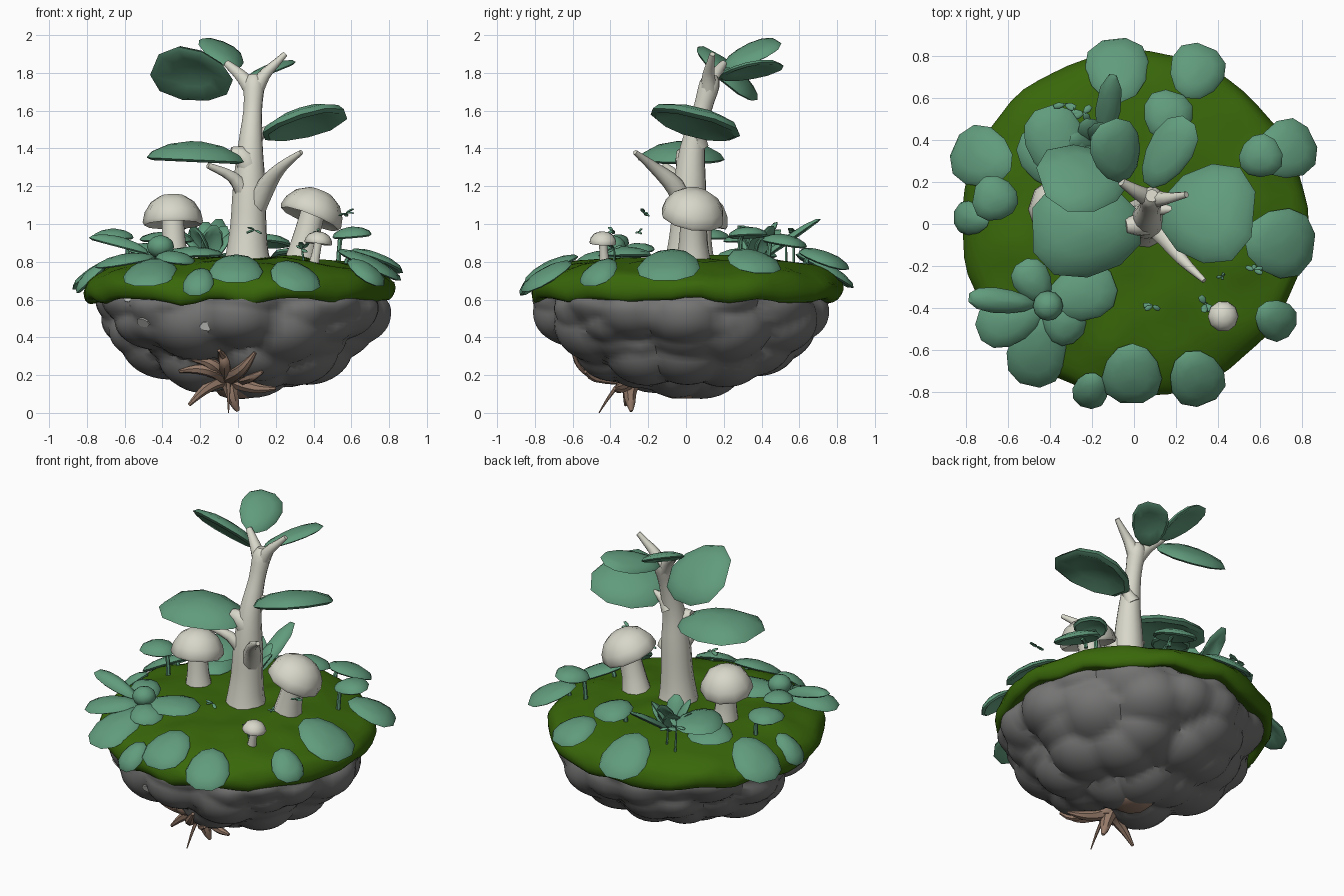
import bpy, bmesh, math, random
from mathutils import Vector, noise
from mathutils.bvhtree import BVHTree

if "Cube" in bpy.data.objects:
    bpy.data.objects.remove(bpy.data.objects["Cube"])

random.seed(4)
TAU = math.tau


def material(name, rgb):
    m = bpy.data.materials.new(name)
    m.diffuse_color = (*rgb, 1)
    m.use_nodes = True
    m.node_tree.nodes["Principled BSDF"].inputs["Base Color"].default_value = m.diffuse_color
    return m


STONE = material("grey stone", (0.18, 0.177, 0.175))
MOSS = material("moss green", (0.041, 0.136, 0.003))
LEAF = material("teal leaf", (0.12, 0.332, 0.205))
PALE = material("pale bark", (0.69, 0.68, 0.59))
ROOT = material("brown root", (0.31, 0.2, 0.145))
FLECK = material("light stone", (0.6, 0.6, 0.58))


def loft(name, rings, mat, angle=40):
    """Skin a list of equal rings, closing both ends."""
    bm = bmesh.new()
    loops = [[bm.verts.new(p) for p in r] for r in rings]
    n = len(loops[0])
    for a, b in zip(loops, loops[1:]):
        for i in range(n):
            bm.faces.new((a[i], a[(i + 1) % n], b[(i + 1) % n], b[i]))
    bm.faces.new(loops[0][::-1])
    bm.faces.new(loops[-1])
    bmesh.ops.recalc_face_normals(bm, faces=bm.faces)
    me = bpy.data.meshes.new(name)
    bm.to_mesh(me)
    bm.free()
    me.materials.append(mat)
    me.shade_smooth()
    me.set_sharp_from_angle(angle=math.radians(angle))
    ob = bpy.data.objects.new(name, me)
    bpy.context.collection.objects.link(ob)
    return ob


def smooth_path(pts, steps):
    """Catmull-Rom interpolation of tuples of any length."""
    out = []
    for i in range(len(pts) - 1):
        p = [pts[max(i - 1, 0)], pts[i], pts[i + 1], pts[min(i + 2, len(pts) - 1)]]
        for s in range(steps):
            t = s / steps
            out.append(tuple(0.5 * (2 * b + (c - a) * t + (2 * a - 5 * b + 4 * c - d) * t * t
                             + (3 * b - a - 3 * c + d) * t ** 3) for a, b, c, d in zip(*p)))
    return out + [tuple(pts[-1])]


def tube(name, pts, mat, sides=8, steps=3):
    """Tapered limb along points (x, y, z, radius)."""
    path = smooth_path(pts, steps)
    rings = []
    for i, p in enumerate(path):
        d = Vector(path[min(i + 1, len(path) - 1)][:3]) - Vector(path[max(i - 1, 0)][:3])
        u = d.cross(Vector((0.31, 0.9, 0.11))).normalized()
        v = d.cross(u).normalized()
        rings.append([Vector(p[:3]) + (u * math.cos(k * TAU / sides) + v * math.sin(k * TAU / sides)) * p[3]
                      for k in range(sides)])
    return loft(name, rings, mat, 50)


def leaf(name, base, tip, width, up=(0, 0, 1), dome=0.035, thick=0.02, n=12, point=0.9):
    """Domed paddle leaf, widest beyond the middle."""
    base, tip = Vector(base), Vector(tip)
    c, d = (base + tip) / 2, (tip - base) / 2
    s = d.cross(Vector(up)).normalized()
    nrm = s.cross(d).normalized()
    rings = []
    for f, h in ((0.12, dome), (0.55, dome * 0.75), (0.9, dome * 0.2), (1, -thick * 0.6),
                 (0.88, -thick), (0.5, dome * 0.55 - thick), (0.12, dome * 0.75 - thick)):
        ring = []
        for k in range(n):
            a = TAU * (k + 0.5) / n
            u, v = math.cos(a), math.sin(a)
            w = width / 2 * abs(v) ** point * math.copysign(1, v) * (1 + 0.18 * u)
            ring.append(c + d * u * f + s * w * f + nrm * h)
        rings.append(ring)
    return loft(name, rings, LEAF, 45)


# lumpy rock bowl
rings = []
for z, r in smooth_path([(0.70, 0.70), (0.6, 0.78), (0.5, 0.77), (0.4, 0.72), (0.3, 0.62),
                         (0.2, 0.46), (0.13, 0.28), (0.09, 0.03)], 6):
    ring = []
    for k in range(96):
        a = TAU * k / 96
        p = Vector((r * math.cos(a) + 0.02, r * math.sin(a) - 0.02, z))
        f = noise.voronoi(p * 3.5 + Vector((3.1, 1.7, 5.2)))[0][0]
        q = (p - Vector((0, 0, 0.6))).normalized()
        ring.append(p + q * (0.028 - 0.145 * f * f))
    rings.append(ring)
rock = loft("rock_base", rings, STONE, 42)
tree = BVHTree.FromPolygons([v.co for v in rock.data.vertices], [p.vertices for p in rock.data.polygons])


def on_rock(x, z):
    """Point and normal on the front of the rock."""
    return tree.ray_cast(Vector((x, -2, z)), Vector((0, 1, 0)))[:2]


# pale flecks on the front of the rock
for i, (x, z, w, h) in enumerate([(-0.5, 0.48, .045, .03), (-0.165, 0.46, .038, .026), (-0.58, 0.61, .028, .025)]):
    hit, nrm = on_rock(x, z)
    u = nrm.cross(Vector((0, 0, 1))).normalized()
    v = u.cross(nrm)
    loft(f"rock_fleck_{i}", [[hit + nrm * o + u * w * math.cos(k * TAU / 7) + v * h * math.sin(k * TAU / 7)
                              for k in range(7)] for o in (-0.002, 0.007)], FLECK)

# moss cap with a wavy hanging rim
rings = []
for z, r in smooth_path([(0.825, 0.03), (0.822, 0.25), (0.808, 0.48), (0.778, 0.66), (0.725, 0.785),
                         (0.655, 0.825), (0.6, 0.805), (0.605, 0.75), (0.66, 0.6)], 3):
    ring = []
    for k in range(64):
        a = TAU * k / 64
        wob = 0.5 * math.sin(5 * a + 1) + 0.5 * math.sin(11 * a + 2.2) + 0.3 * math.sin(17 * a)
        rr = r * (1 + 0.012 * wob)
        p = Vector((rr * math.cos(a), rr * math.sin(a), z))
        p.z += 0.025 * noise.noise(p * 5) + (0.02 * wob if z < 0.68 else 0)
        ring.append(p)
    rings.append(ring)
loft("moss_cap", rings, MOSS, 40)

# tree trunk and branches
tube("trunk", [(0.05, 0.01, 0.76, 0.135), (0.05, 0.01, 0.86, 0.113), (0.055, 0.015, 1.0, 0.097),
               (0.06, 0.02, 1.2, 0.088), (0.065, 0.035, 1.4, 0.068), (0.078, 0.085, 1.6, 0.05),
               (0.085, 0.125, 1.74, 0.055), (0.085, 0.135, 1.79, 0.03)], PALE, 12)
for name, pts in {
    "branch_right": [(0.08, 0.01, 1.06, 0.06), (0.15, -0.06, 1.2, 0.052), (0.23, -0.17, 1.30, 0.03), (0.335, -0.27, 1.38, 0.013)],
    "branch_left": [(0.04, 0, 1.16, 0.055), (-0.03, -0.05, 1.25, 0.032), (-0.16, -0.11, 1.31, 0.016)],
    "leaf_stub_left": [(0.07, 0.02, 1.26, 0.065), (0.03, 0.0, 1.35, 0.06), (-0.04, -0.01, 1.375, 0.035)],
    "leaf_stub_right": [(0.075, 0.07, 1.42, 0.05), (0.12, 0.07, 1.48, 0.03), (0.2, 0.07, 1.51, 0.015)],
    "fork_right": [(0.085, 0.12, 1.7, 0.05), (0.14, 0.12, 1.79, 0.033), (0.2, 0.13, 1.85, 0.022), (0.25, 0.14, 1.9, 0.015)],
    "fork_left": [(0.08, 0.12, 1.7, 0.048), (0.02, 0.15, 1.78, 0.035), (-0.06, 0.2, 1.85, 0.02)],
}.items():
    tube(name, pts, PALE, 8)

# large tree leaves
leaf("tree_leaf_low_left", (0.045, -0.02, 1.345), (-0.495, -0.03, 1.37), 0.46, dome=0.08, thick=0.03, n=10, point=.8)
leaf("tree_leaf_right", (0.12, 0.06, 1.48), (0.575, 0.05, 1.605), 0.49, (0, 0.24, 1), 0.06, 0.035, 10, 0.8)
leaf("tree_leaf_upper_left", (-0.03, 0.25, 1.735), (-0.45, 0.21, 1.86), 0.42, (0, 0.62, 0.78), 0.04, 0.03, 10, 0.85)
leaf("tree_leaf_top", (-0.04, 0.2, 1.84), (-0.12, 0.49, 1.98), 0.25, (0.35, -0.3, 0.85), 0.03)
leaf("tree_leaf_upper_right", (0.06, 0.18, 1.775), (0.26, 0.5, 1.86), 0.22, (-0.3, 0, 1), 0.025)

# low leaves spread over the moss: x, y, radius, height, outward slope
LOW = [(-0.08, 0.74, .155, .76, -.09), (0.30, 0.73, .135, .82, -.05), (0.16, 0.52, .12, .91, -.02),
       (0.73, 0.355, .145, .81, -.06), (0.60, 0.32, .105, .95, .01), (0.70, -0.09, .17, .79, -.08),
       (0.68, -0.46, .10, .75, -.07), (0.30, -0.74, .135, .73, -.08), (-0.01, -0.72, .145, .77, -.07),
       (-0.21, -0.80, .085, .70, -.07), (-0.66, 0.12, .11, .94, .0), (-0.73, 0.32, .15, .75, -.09),
       (-0.78, 0.03, .085, .72, -.08)]
for i, (x, y, r, z, s) in enumerate(LOW):
    c = Vector((x, y, z))
    out = Vector((x, y, 0)).normalized()
    step = out * r + Vector((0, 0, s))
    leaf(f"low_leaf_{i}", c - step, c + step, r * 1.95, dome=0.035, thick=0.022, n=11)
    b = c - step * 0.75
    tube(f"low_stem_{i}", [(*(b + Vector((0, 0, min(-0.06, 0.76 - z)))), 0.014),
                           (*(b + out * 0.01 - Vector((0, 0, 0.03))), 0.012), (*(b + step * 0.4), 0.012)], LEAF, 6, 2)

# rosette of leaves around a round bud: tip, width, start fraction
CROWN = Vector((-0.41, -0.39, 0.84))
for i, (x, y, z, w, f) in enumerate([(-0.09, -0.27, .85, .27, 0), (-0.26, -0.55, .80, .2, 0), (-0.5, -0.78, .68, .28, .1),
                                     (-0.75, -0.52, .78, .23, .1), (-0.79, -0.35, .94, .12, .15), (-0.54, -0.18, .88, .18, .1)]):
    tip = Vector((x, y, z))
    leaf(f"rosette_leaf_{i}", CROWN.lerp(tip, f), tip, w, dome=0.035, thick=0.02)
tube("rosette_stem", [(-0.41, -0.39, 0.74, 0.03), (-0.41, -0.39, 0.86, 0.025)], LEAF, 7)
loft("rosette_bud", [[(-0.41 + 0.072 * math.sin(t) * math.cos(k * TAU / 12),
                       -0.39 + 0.072 * math.sin(t) * math.sin(k * TAU / 12), 0.88 + 0.06 * math.cos(t))
                      for k in range(12)] for t in (0.12, 0.6, 1.1, 1.6, 2.1, 2.6, 3.02)], LEAF, 50)

# stacked broad leaves and upright blades behind the tree
leaf("back_leaf_upper", (-0.31, 0.2, 0.92), (-0.43, 0.56, 0.93), 0.28)
leaf("back_leaf_lower", (-0.3, 0.18, 0.84), (-0.5, 0.46, 0.84), 0.27)
for i, (a, ln, h) in enumerate([(82, .36, .22), (125, .16, .16), (50, .12, .18), (165, .16, .15),
                                (100, .12, .2), (15, .12, .14), (215, .11, .18), (285, .08, .18)]):
    a = math.radians(a)
    leaf(f"back_blade_{i}", (-0.15, 0.36, 0.79), (-0.15 + ln * math.cos(a), 0.36 + ln * math.sin(a), 0.82 + h),
         0.12, dome=0.022, thick=0.014, n=10, point=1.2)


# mushrooms
def mushroom(name, foot, top, stem_r, cap_r, cap_h, tilt, sides=10):
    foot, top, ax = Vector(foot), Vector(top), Vector(tilt).normalized()
    tube(name + "_stem", [(*foot, stem_r * 1.2), (*foot.lerp(top, 0.5), stem_r * 0.95),
                          (*(top + ax * cap_h * 0.3), stem_r * 0.85)], PALE, sides)
    u = ax.cross(Vector((0, 1, 0))).normalized()
    v = ax.cross(u)
    prof = [(.05, 1), (.4, .94), (.72, .72), (.93, .36), (1, .02), (.95, -.1), (.8, -.02), (.3, .16)]
    loft(name + "_cap", [[top + ax * h * cap_h + (u * math.cos(k * TAU / sides) + v * math.sin(k * TAU / sides)) * f * cap_r
                          for k in range(sides)] for f, h in prof], PALE, 45)


mushroom("left_mushroom", (-0.335, 0.07, 0.79), (-0.345, 0.07, 1.01), 0.07, 0.16, 0.15, (-0.02, 0.16, 1))
mushroom("right_mushroom", (0.33, 0.04, 0.79), (0.385, 0.035, 1.04), 0.078, 0.172, 0.15, (0.4, 0.18, 1))
mushroom("small_mushroom", (0.40, -0.43, 0.78), (0.425, -0.44, 0.9), 0.025, 0.074, 0.06, (0.12, 0.05, 1))

# tiny sprigs: x, y, z, size
for i, (x, y, z, s) in enumerate([(0.57, -0.22, 1.06, .05), (0.42, -0.25, 0.96, .03), (0.34, -0.38, 0.87, .07),
                                  (0.09, -0.39, 0.97, .05), (-0.33, 0.57, 0.95, .06), (-0.24, 0.53, 0.9, .07)]):
    for j in range(4):
        a = random.uniform(0, TAU)
        leaf(f"sprig_{i}_{j}", (x, y, z), (x + s * math.cos(a), y + s * 0.6 * math.sin(a), z + s * random.uniform(-.5, .7)),
             s * 0.5, dome=0.005, thick=0.005, n=6)
for x, y, z in ((0.34, -0.38, 0.87), (-0.33, 0.57, 0.95), (-0.24, 0.53, 0.9)):
    tube("sprig_stem", [(x + 0.01, y, 0.76, 0.008), (x, y, z, 0.005)], LEAF, 5)

# roots: some hang free, the rest creep over the rock face
HUB = Vector((-0.05, on_rock(-0.05, 0.19)[0].y, 0.19))
for i, (x, y, z) in enumerate([(-0.26, -0.32, 0.04), (0.0, -0.29, 0.01), (-0.05, -0.46, 0.0), (0.2, -0.38, 0.13),
                               (-0.1, 0, 0.33), (0.09, 0, 0.32), (-0.31, 0, 0.22), (0.13, 0, 0.22), (-0.24, 0, 0.28)]):
    pts = []
    for t, r in ((0.33, .036), (0.66, .025), (1, .009)):
        p = HUB.lerp(Vector((x, y, z)), t)
        p.z += 0.025 * math.sin(t * 3.1) * (-1) ** i
        if y == 0:
            p.y = on_rock(p.x, p.z)[0].y - 0.01
        pts.append((*p, r * (0.35 if i == 2 else 1)))
    tube(f"root_{i}", [(HUB.x, HUB.y + 0.02, HUB.z, 0.05 * (0.3 if i == 2 else 1))] + pts, ROOT, 7)
# knob of root wood under the rock
loft("root_knob", [[(r * math.cos(k * TAU / 9), -0.02 + r * math.sin(k * TAU / 9), z) for k in range(9)]
                   for z, r in ((0.12, .13), (0.09, .1), (0.075, .05))], ROOT)
